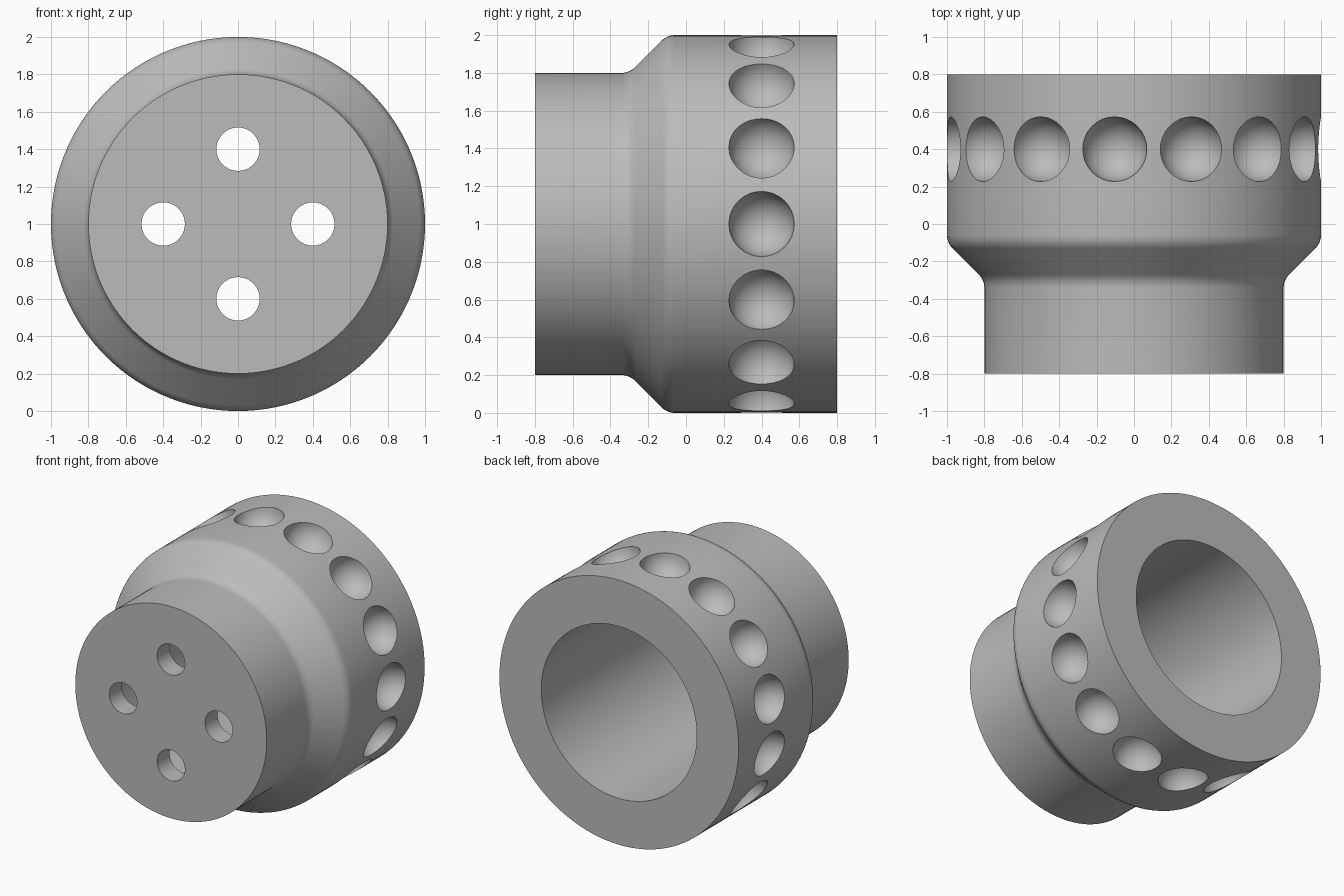
import bpy, bmesh, math
from mathutils import Matrix, Vector

if "Cube" in bpy.data.objects:
    bpy.data.objects.remove(bpy.data.objects["Cube"])

CENTRE = Vector((0, 0, 1))
SEGMENTS = 120

grey = bpy.data.materials.new("plain_grey")
grey.use_nodes = True
colour = (0.5, 0.5, 0.5, 1)
grey.diffuse_color = colour
grey.node_tree.nodes["Principled BSDF"].inputs["Base Color"].default_value = colour


def new_object(name, bm):
    bmesh.ops.recalc_face_normals(bm, faces=bm.faces[:])
    mesh = bpy.data.meshes.new(name)
    bm.to_mesh(mesh)
    bm.free()
    mesh.materials.append(grey)
    obj = bpy.data.objects.new(name, mesh)
    bpy.context.collection.objects.link(obj)
    return obj


def fillet(before, corner, after, radius, steps=6):
    """Points of a rounded profile corner."""
    p, c, n = Vector(before), Vector(corner), Vector(after)
    a, b = (p - c).normalized(), (n - c).normalized()
    half = a.angle(b) / 2
    middle = c + (a + b).normalized() * (radius / math.sin(half))
    reach = radius / math.tan(half)
    start, end = c + a * reach - middle, c + b * reach - middle
    return [middle + start.lerp(end, i / steps).normalized() * radius
            for i in range(steps + 1)]


def lathe(bm, profile):
    """Turn (radius, y) points round the y axis and close both ends."""
    rings = []
    for r, y in profile:
        angles = [i * math.tau / SEGMENTS for i in range(SEGMENTS)]
        rings.append([bm.verts.new((r * math.cos(t), y, 1 + r * math.sin(t))) for t in angles])
    for lower, upper in zip(rings, rings[1:]):
        for i in range(SEGMENTS):
            j = (i + 1) % SEGMENTS
            bm.faces.new((lower[i], lower[j], upper[j], upper[i]))
    bm.faces.new(rings[0])
    bm.faces.new(rings[-1])


# Stepped hollow body
neck, low, high, rim = (0.8, -0.8), (0.8, -0.3), (1.0, -0.1), (1.0, 0.8)
profile = [neck] + fillet(neck, low, high, 0.1) + fillet(low, high, rim, 0.1)
profile += [(1.0, 0.2), (1.0, 0.6), rim, (0.65, 0.8), (0.65, -0.65)]
bm = bmesh.new()
lathe(bm, profile)
body = new_object("stepped_body", bm)

# Cutters: ring of round dimples and four holes through the front wall
bm = bmesh.new()
for i in range(15):
    turn = Matrix.Rotation(i * math.tau / 15, 4, 'Y')
    place = Matrix.Translation(CENTRE) @ turn @ Matrix.Translation((1, 0.4, 0))
    bmesh.ops.create_uvsphere(bm, u_segments=32, v_segments=16, radius=0.173, matrix=place)
for i in range(4):
    turn = Matrix.Rotation(i * math.tau / 4, 4, 'Y')
    place = (Matrix.Translation(CENTRE) @ turn @ Matrix.Translation((0.4, -0.75, 0))
             @ Matrix.Rotation(math.pi / 2, 4, 'X'))
    bmesh.ops.create_cone(bm, cap_ends=True, segments=48, radius1=0.116, radius2=0.116,
                          depth=0.5, matrix=place)
cutter = new_object("cutter", bm)
cutter.hide_render = True

# Cut the body, then keep the result as its mesh
cut = body.modifiers.new("cut", 'BOOLEAN')
cut.operation, cut.solver, cut.object = 'DIFFERENCE', 'EXACT', cutter
graph = bpy.context.evaluated_depsgraph_get()
result = bpy.data.meshes.new_from_object(body.evaluated_get(graph))
body.modifiers.clear()
body.data = result
bpy.data.objects.remove(cutter)

# Smooth round faces, sharp edges
result.shade_smooth()
result.set_sharp_from_angle(angle=math.radians(30))
